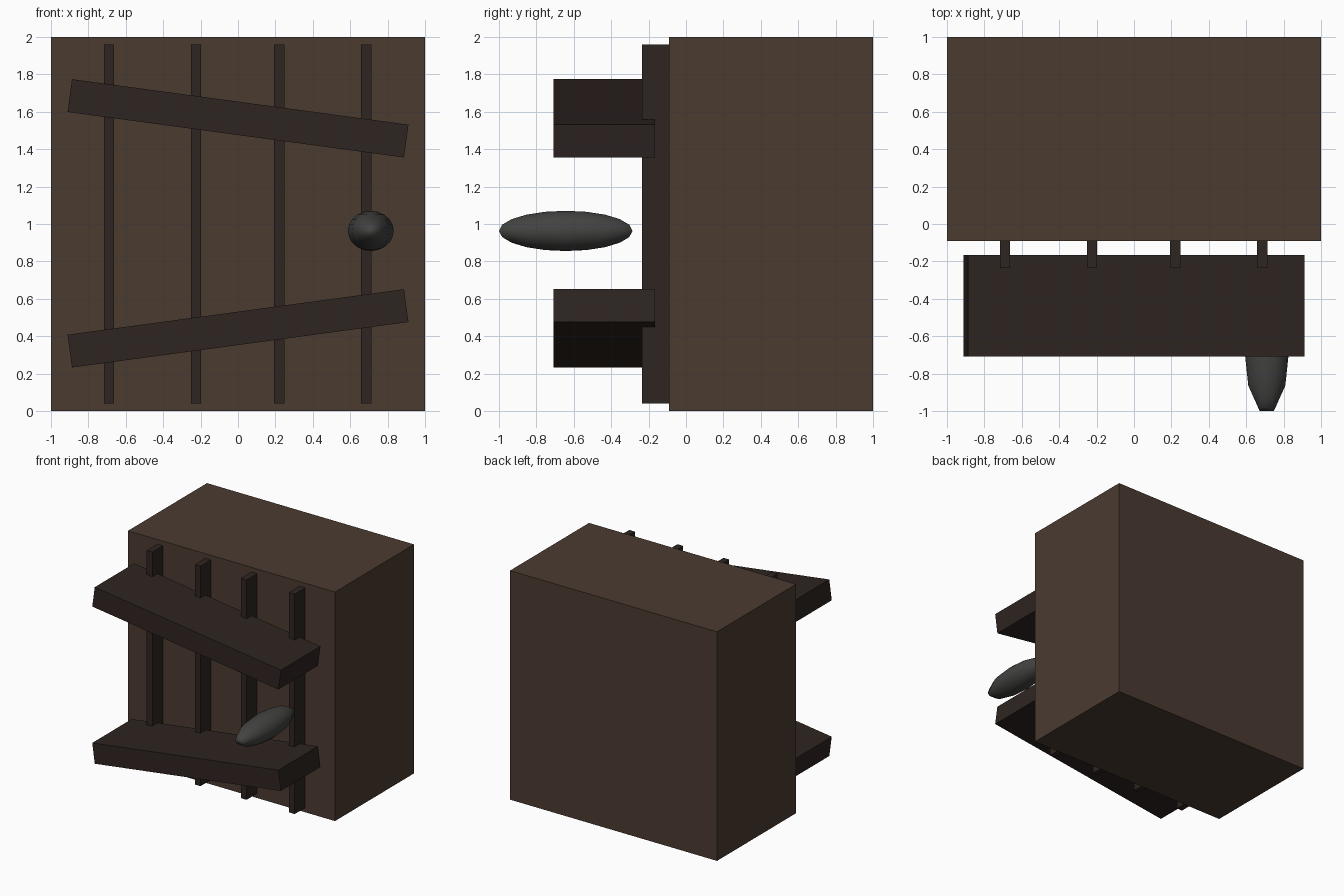
import bpy
from math import radians

cube = bpy.data.objects.get("Cube")
if cube:
    bpy.data.objects.remove(cube, do_unlink=True)


def material(name, color):
    mat = bpy.data.materials.new(name)
    mat.use_nodes = True
    mat.diffuse_color = color
    mat.node_tree.nodes["Principled BSDF"].inputs["Base Color"].default_value = color
    return mat


def box(name, center, size, mat, tilt=0):
    bpy.ops.mesh.primitive_cube_add(size=1, location=center)
    obj = bpy.context.object
    obj.name = name
    obj.scale = size
    obj.rotation_euler.y = radians(tilt)
    obj.data.materials.append(mat)
    return obj


wood = material("wood", (0.07, 0.043, 0.03, 1))
dark_wood = material("dark_wood", (0.028, 0.018, 0.015, 1))
iron = material("iron", (0.056, 0.056, 0.054, 1))

# Thick main block
box("door_block", (0, 0.455, 1), (2, 1.09, 2), wood)

# Upright battens on the front
for i, x in enumerate((-0.69, -0.225, 0.22, 0.685), 1):
    box(f"batten_{i}", (x, -0.155, 1), (0.055, 0.16, 1.92), dark_wood)

# Two crossbars, slanting towards each other at the left side
for name, z, tilt in (("upper_crossbar", 1.565, 7.7), ("lower_crossbar", 0.442, -7.7)):
    box(name, (0, -0.437, z), (1.815, 0.545, 0.177), dark_wood, tilt)

# Long faceted handle, turned so that a facet faces the front
bpy.ops.mesh.primitive_uv_sphere_add(segments=10, ring_count=10, radius=1)
handle = bpy.context.object
handle.name = "handle"
handle.rotation_euler.z = radians(90)
bpy.ops.object.transform_apply(location=False, rotation=True, scale=False)
handle.location = (0.71, -0.643, 0.963)
handle.dimensions = (0.245, 0.714, 0.215)
handle.data.materials.append(iron)
bpy.ops.object.shade_smooth()
